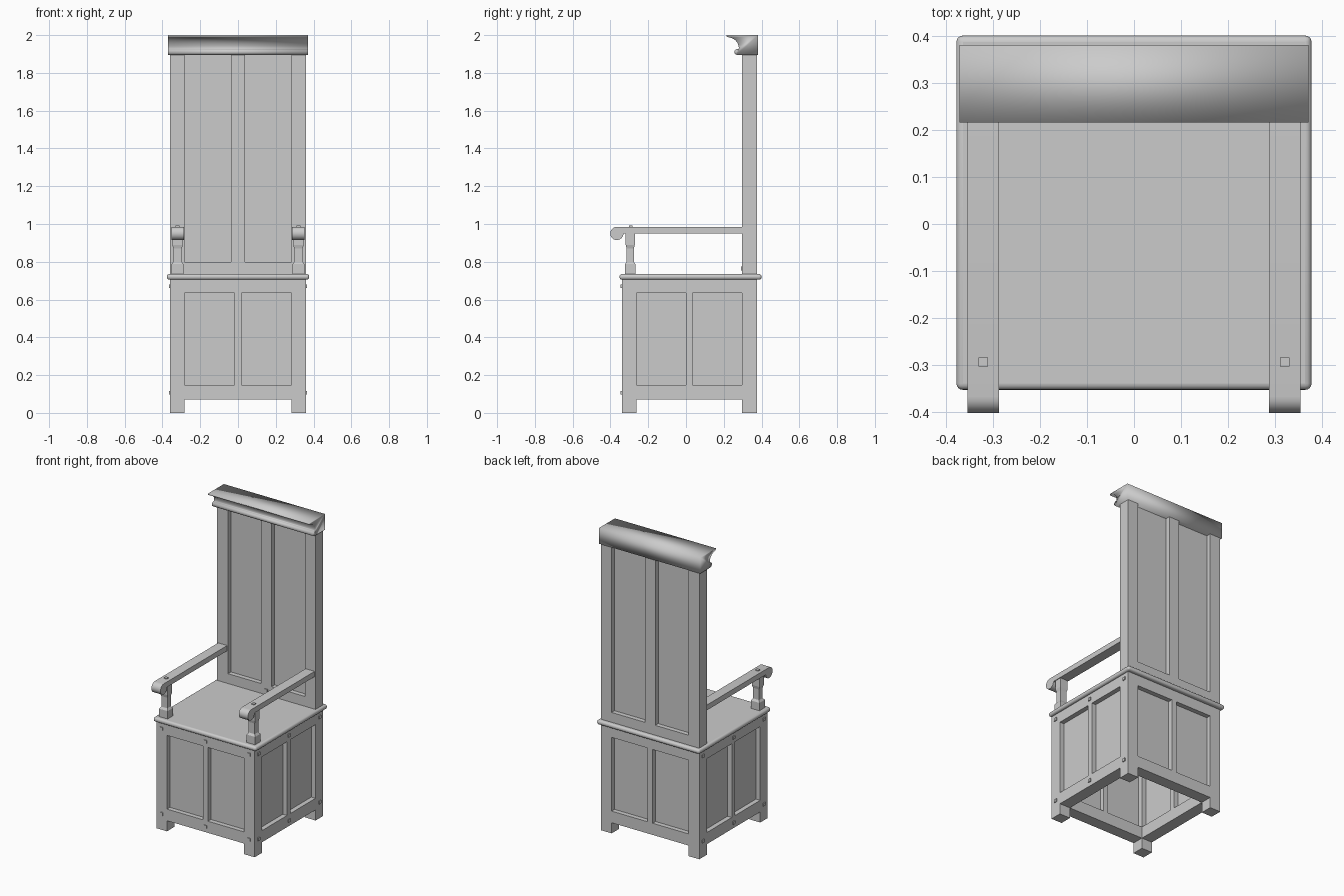
import bpy, bmesh, math
from mathutils import Vector

cube = bpy.data.objects.get("Cube")
if cube:
    bpy.data.objects.remove(cube, do_unlink=True)

wood = bpy.data.materials.new("grey_wood")
wood.use_nodes = True
GREY = (0.6, 0.6, 0.6, 1)
wood.diffuse_color = GREY
wood.node_tree.nodes["Principled BSDF"].inputs["Base Color"].default_value = GREY


def finish(name, bm):
    bmesh.ops.recalc_face_normals(bm, faces=bm.faces)
    mesh = bpy.data.meshes.new(name)
    bm.to_mesh(mesh)
    bm.free()
    mesh.materials.append(wood)
    obj = bpy.data.objects.new(name, mesh)
    bpy.context.collection.objects.link(obj)
    return obj


def box(name, x, y, z):
    """Box from three (low, high) ranges."""
    bm = bmesh.new()
    bmesh.ops.create_cube(bm, size=1)
    for v in bm.verts:
        v.co = [r[0] + (c + 0.5) * (r[1] - r[0]) for c, r in zip(v.co, (x, y, z))]
    return finish(name, bm)


def extrude_x(name, profile, x0, x1):
    """Sweep a closed (y, z) profile from x0 to x1."""
    bm = bmesh.new()
    face = bm.faces.new([bm.verts.new((x0, y, z)) for y, z in profile])
    out = bmesh.ops.extrude_face_region(bm, geom=[face])
    for v in out["geom"]:
        if isinstance(v, bmesh.types.BMVert):
            v.co.x = x1
    return finish(name, bm)


def arc(cy, cz, r, a0, a1, n):
    steps = [math.radians(a0 + (a1 - a0) * i / n) for i in range(n + 1)]
    return [(cy + r * math.cos(a), cz + r * math.sin(a)) for a in steps]


def smooth(obj, angle=None):
    bpy.ops.object.select_all(action="DESELECT")
    obj.select_set(True)
    bpy.context.view_layer.objects.active = obj
    if angle is None:
        bpy.ops.object.shade_smooth()
    else:
        bpy.ops.object.shade_smooth_by_angle(angle=math.radians(angle))


def peg(center, normal):
    """Small square peg standing slightly proud of a surface."""
    half = [0.006 if n else 0.01 for n in normal]
    box("peg", *[(c - h, c + h) for c, h in zip(center, half)])


# Base dimensions
W, FRONT, BACK, LEG = 0.36, -0.34, 0.375, 0.078
INNER = W - LEG
RAIL_LOW, RAIL_HIGH = (0.07, 0.147), (0.635, 0.71)
STILE = 0.018
MID_Y = (FRONT + BACK) / 2

# Legs, the back pair running up as posts
for side, name in ((-1, "right"), (1, "left")):
    x = sorted((side * W, side * INNER))
    box(f"{name}_front_leg", x, (FRONT, FRONT + LEG), (0, 0.71))
    box(f"{name}_back_post", x, (BACK - LEG, BACK), (0, 1.95))

# Framed and panelled chest: front and back walls
for name, y in (("front", (FRONT, FRONT + LEG)), ("back", (BACK - LEG, BACK))):
    mid = sum(y) / 2
    box(f"{name}_lower_rail", (-INNER, INNER), y, RAIL_LOW)
    box(f"{name}_upper_rail", (-INNER, INNER), y, RAIL_HIGH)
    box(f"{name}_stile", (-STILE, STILE), y, (RAIL_LOW[1], RAIL_HIGH[0]))
    box(f"{name}_panel", (-INNER, INNER), (mid - 0.008, mid + 0.008), (0.1, 0.68))

# Chest side walls
for side, name in ((-1, "right"), (1, "left")):
    x = sorted((side * W, side * INNER))
    mid = sum(x) / 2
    y = (FRONT + LEG, BACK - LEG)
    box(f"{name}_lower_rail", x, y, RAIL_LOW)
    box(f"{name}_upper_rail", x, y, RAIL_HIGH)
    box(f"{name}_stile", x, (MID_Y - STILE, MID_Y + STILE), (RAIL_LOW[1], RAIL_HIGH[0]))
    box(f"{name}_panel", (mid - 0.008, mid + 0.008), y, (0.1, 0.68))

# Seat with a rounded edge
seat = box("seat", (-0.377, 0.377), (-0.352, 0.4), (0.705, 0.735))
bevel = seat.modifiers.new("rounded_edge", "BEVEL")
bevel.width = 0.0135
bevel.segments = 4
smooth(seat, 40)

# Tall panelled back
by = (BACK - LEG, BACK)
box("back_bottom_rail", (-INNER, INNER), by, (0.73, 0.8))
box("back_top_rail", (-INNER, INNER), by, (1.9, 1.96))
box("back_centre_stile", (-0.038, 0.038), by, (0.8, 1.9))
box("back_tall_panel", (-INNER, INNER), (0.328, 0.344), (0.77, 1.93))

# Moulded crown: thin lip, cove and lower bead
crown_profile = [(0.38, 1.895), (0.38, 2.0), (0.215, 2.0), (0.215, 1.992)]
crown_profile += arc(0.222, 1.93, 0.058, 85, 0, 7)
crown_profile += arc(0.272, 1.911, 0.016, 70, 270, 8)
smooth(extrude_x("crown", crown_profile, -0.37, 0.37))

# Arms with a scrolled end, on turned-in square posts
arm_profile = [(0.31, 0.95), (0.31, 0.985)] + arc(-0.366, 0.95, 0.035, 90, 360, 16)
post_sections = ((0.73, 0.031, 0.028), (0.787, 0.031, 0.028), (0.8, 0.022, 0.019),
                 (0.87, 0.022, 0.019), (0.89, 0.028, 0.024), (0.955, 0.028, 0.024))
for side, name in ((-1, "right"), (1, "left")):
    cx = side * 0.32
    smooth(extrude_x(f"{name}_arm", arm_profile, cx - 0.033, cx + 0.033), 30)
    bm = bmesh.new()
    rings = [[bm.verts.new((cx + sx * hx, -0.295 + sy * hy, z))
              for sx, sy in ((-1, -1), (1, -1), (1, 1), (-1, 1))]
             for z, hx, hy in post_sections]
    for a, b in zip(rings, rings[1:]):
        for i in range(4):
            j = (i + 1) % 4
            bm.faces.new((a[i], a[j], b[j], b[i]))
    bm.faces.new(rings[0])
    bm.faces.new(rings[-1])
    finish(f"{name}_arm_post", bm)
    peg((cx, -0.293, 0.985), (0, 0, 1))

# Joint pegs on the frame
for z in (0.107, 0.67):
    for x in (-0.32, 0, 0.32):
        peg((x, FRONT, z), (0, 1, 0))
    for y in (-0.3, MID_Y, 0.338):
        for side in (-1, 1):
            peg((side * W, y, z), (1, 0, 0))
peg((0, BACK - LEG, 0.765), (0, 1, 0))
